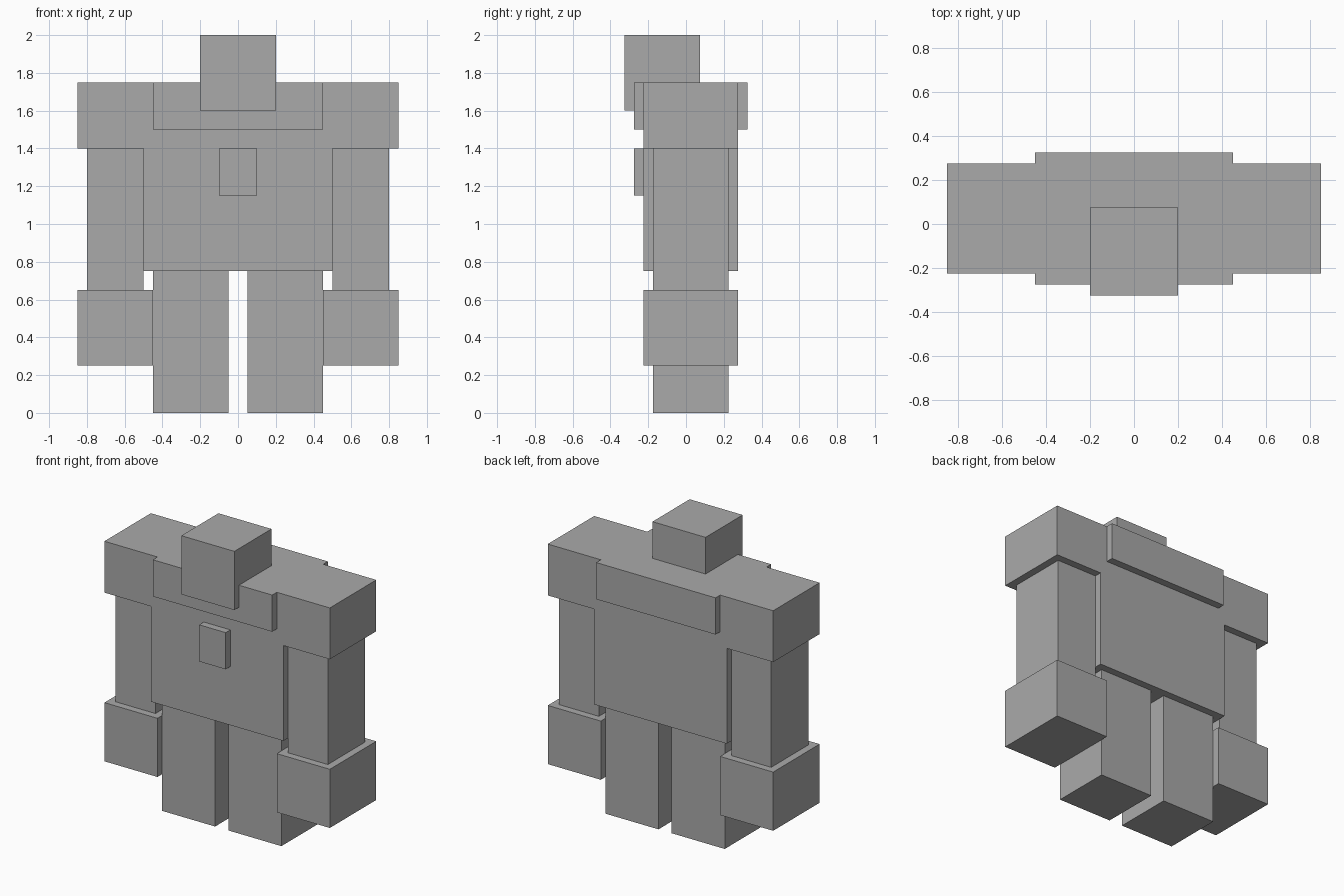
import bpy
import bmesh
from mathutils import Vector

if "Cube" in bpy.data.objects:
    bpy.data.objects.remove(bpy.data.objects["Cube"])

grey = bpy.data.materials.new("stone_grey")
grey.diffuse_color = (0.4, 0.4, 0.4, 1)
grey.use_nodes = True
grey.node_tree.nodes["Principled BSDF"].inputs["Base Color"].default_value = grey.diffuse_color


def box(name, x, y, z):
    """Axis-aligned block from (min, max) ranges."""
    lo, hi = Vector((x[0], y[0], z[0])), Vector((x[1], y[1], z[1]))
    bm = bmesh.new()
    bmesh.ops.create_cube(bm, size=1)
    bmesh.ops.scale(bm, vec=hi - lo, verts=bm.verts)
    mesh = bpy.data.meshes.new(name)
    bm.to_mesh(mesh)
    bm.free()
    mesh.materials.append(grey)
    obj = bpy.data.objects.new(name, mesh)
    obj.location = (lo + hi) / 2
    bpy.context.collection.objects.link(obj)


def pair(name, x, y, z):
    """Matching blocks on both sides of the body."""
    box("right_" + name, x, y, z)
    box("left_" + name, (-x[1], -x[0]), y, z)


WIDE = (-0.225, 0.275)   # depth of the heavy parts
SLIM = (-0.175, 0.225)   # depth of the limbs

# Body
box("torso", (-0.5, 0.5), WIDE, (0.75, 1.75))
box("chest_band", (-0.45, 0.45), (-0.275, -0.225), (1.5, 1.75))
box("back_band", (-0.45, 0.45), (0.275, 0.325), (1.5, 1.75))
box("chest_plate", (-0.1, 0.1), (-0.275, -0.225), (1.15, 1.4))
box("head", (-0.2, 0.2), (-0.325, 0.075), (1.6, 2.0))

# Limbs
pair("shoulder", (0.5, 0.85), WIDE, (1.4, 1.75))
pair("arm", (0.5, 0.8), SLIM, (0.65, 1.4))
pair("fist", (0.45, 0.85), WIDE, (0.25, 0.65))
pair("leg", (0.05, 0.45), SLIM, (0.0, 0.75))
